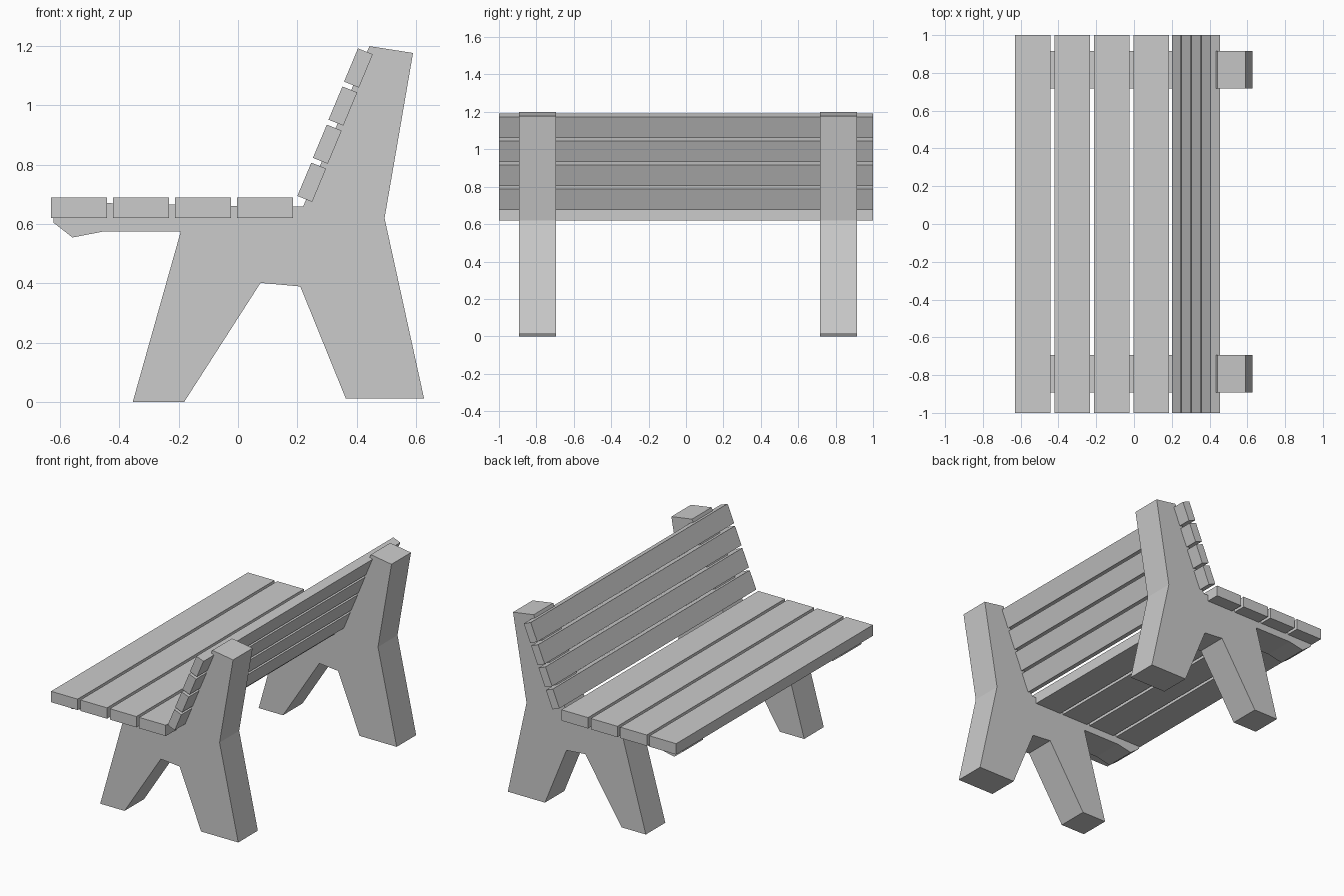
import bpy, bmesh

if "Cube" in bpy.data.objects:
    bpy.data.objects.remove(bpy.data.objects["Cube"])


def extrude_profile(name, pts, y0, y1):
    """Solid made by extruding an XZ outline from y0 to y1."""
    bm = bmesh.new()
    face = bm.faces.new([bm.verts.new((x, y0, z)) for x, z in pts])
    ext = bmesh.ops.extrude_face_region(bm, geom=[face])
    moved = [v for v in ext["geom"] if isinstance(v, bmesh.types.BMVert)]
    bmesh.ops.translate(bm, verts=moved, vec=(0, y1 - y0, 0))
    bmesh.ops.recalc_face_normals(bm, faces=bm.faces)
    mesh = bpy.data.meshes.new(name)
    bm.to_mesh(mesh)
    bm.free()
    obj = bpy.data.objects.new(name, mesh)
    bpy.context.collection.objects.link(obj)
    return obj


# Side frames: legs, seat bearer and back post in one outline
frame = [(-0.355, 0.0), (-0.182, 0.0), (0.076, 0.402), (0.21, 0.39),
         (0.363, 0.013), (0.627, 0.013), (0.494, 0.62), (0.59, 1.177),
         (0.443, 1.2), (0.22, 0.66), (0.02, 0.66), (-0.62, 0.675),
         (-0.622, 0.605), (-0.558, 0.555), (-0.455, 0.575), (-0.193, 0.575)]
extrude_profile("side_frame_near", frame, -0.893, -0.694)
extrude_profile("side_frame_far", frame, 0.717, 0.915)

# Seat slats
for i in range(4):
    x = -0.63 + i * 0.209
    extrude_profile(f"seat_slat_{i + 1}",
                    [(x, 0.62), (x + 0.189, 0.62), (x + 0.189, 0.69), (x, 0.69)], -1, 1)

# Leaning back slats
for i in range(4):
    x, z = 0.2 + i * 0.0525, 0.695 + i * 0.1285
    extrude_profile(f"back_slat_{i + 1}",
                    [(x, z), (x + 0.05, z - 0.02), (x + 0.097, z + 0.092),
                     (x + 0.047, z + 0.112)], -1, 1)
